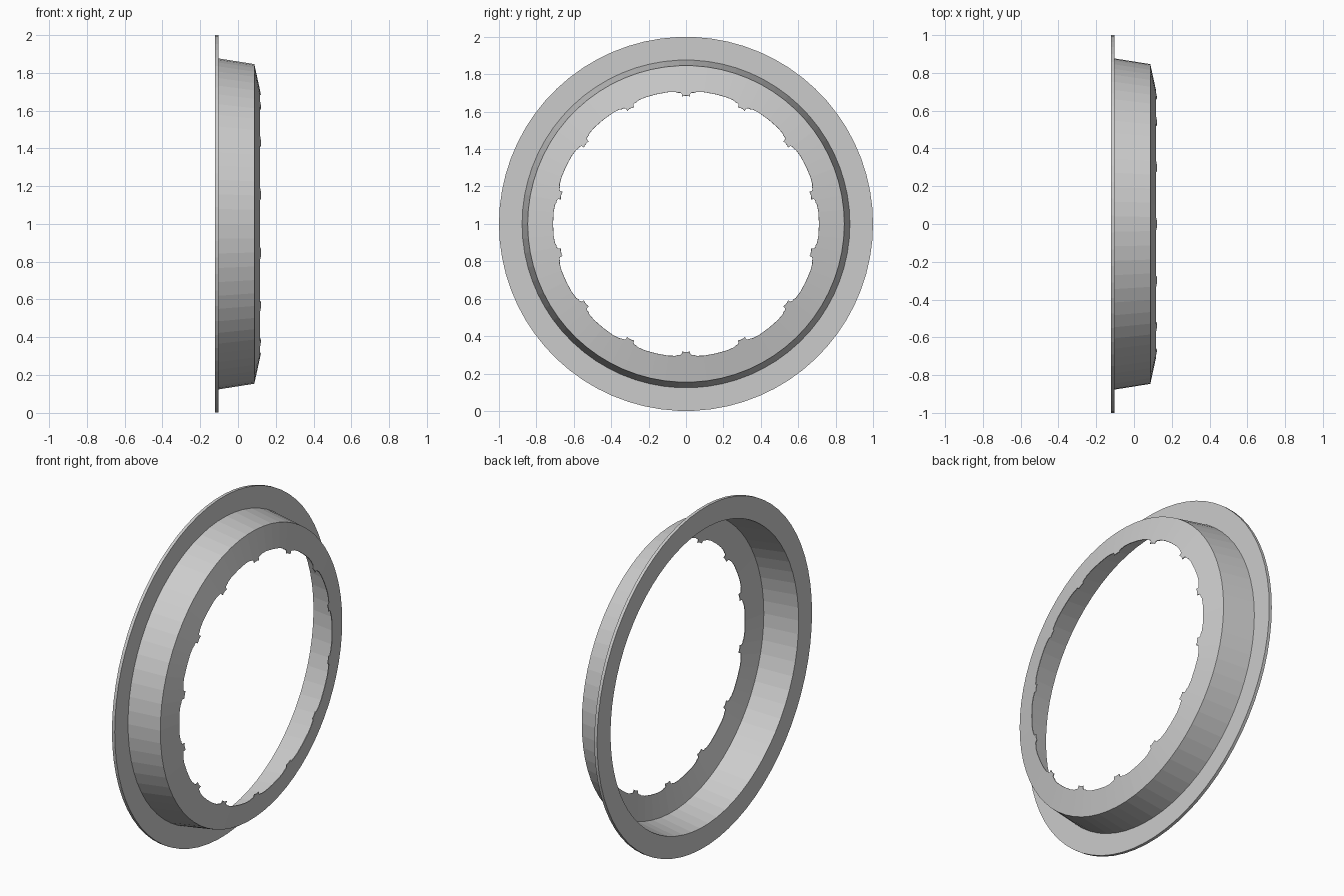
import bpy, bmesh, math

if "Cube" in bpy.data.objects:
    bpy.data.objects.remove(bpy.data.objects["Cube"])

CLIPS = 14            # inward tabs around the opening
STEPS = 5             # flat facets per tab sector
N = CLIPS * STEPS
STEP = 2 * math.pi / N


def point(x, r, a):
    """Point on a ring about the x axis; angle measured from the top."""
    return (x, r * math.sin(a), 1 + r * math.cos(a))


def ring(bm, x, r):
    return [bm.verts.new(point(x, r, (i - 0.5) * STEP)) for i in range(N)]


def bridge(bm, a, b):
    for i in range(N):
        j = (i + 1) % N
        bm.faces.new((a[i], a[j], b[j], b[i]))


def finish(bm, name):
    bmesh.ops.remove_doubles(bm, verts=bm.verts, dist=1e-5)
    bmesh.ops.recalc_face_normals(bm, faces=bm.faces)
    me = bpy.data.meshes.new(name)
    bm.to_mesh(me)
    bm.free()
    ob = bpy.data.objects.new(name, me)
    bpy.context.collection.objects.link(ob)
    return ob


# Flat mounting flange
bm = bmesh.new()
loops = [ring(bm, x, r) for x, r in
         ((-0.121, 0.875), (-0.121, 1.0), (-0.103, 1.0), (-0.103, 0.875))]
for k in range(4):
    bridge(bm, loops[k], loops[(k + 1) % 4])
finish(bm, "flange")

# Thin tapered wall and shallow conical lip with tabs
bm = bmesh.new()
back = ring(bm, -0.119, 0.877)
front = ring(bm, 0.085, 0.845)
bridge(bm, back, front)

# Opening outline: (angle in degrees from tab centre, radius), one facet each
half = math.degrees(STEP) / 2
tab = [(-half, 0.702), (-1.9, 0.697), (-1.75, 0.682), (-0.7, 0.685),
       (0.7, 0.685), (1.75, 0.682), (1.9, 0.697), (half, 0.702)]
fillet = [(half, 0.702), (3.6, 0.703), (4.6, 0.708), (3 * half, 0.711)]
plain = [(3 * half, 0.711), (5 * half, 0.711)]


def mirror(pts):
    return [(-a, r) for a, r in reversed(pts)]


edges = [tab, fillet, plain, mirror(plain), mirror(fillet)]
for i in range(N):
    centre = (i // STEPS) * STEPS * STEP
    k = i % STEPS
    if k >= 3:
        centre += STEPS * STEP
    inner = [bm.verts.new(point(0.085 + (0.845 - r) * 0.215, r,
                                centre + math.radians(a)))
             for a, r in edges[k]]
    bm.faces.new([front[(i + 1) % N], front[i]] + inner)
shell = finish(bm, "wall_and_tabbed_lip")
mod = shell.modifiers.new("sheet_thickness", 'SOLIDIFY')
mod.thickness = 0.004
mod.offset = 0
